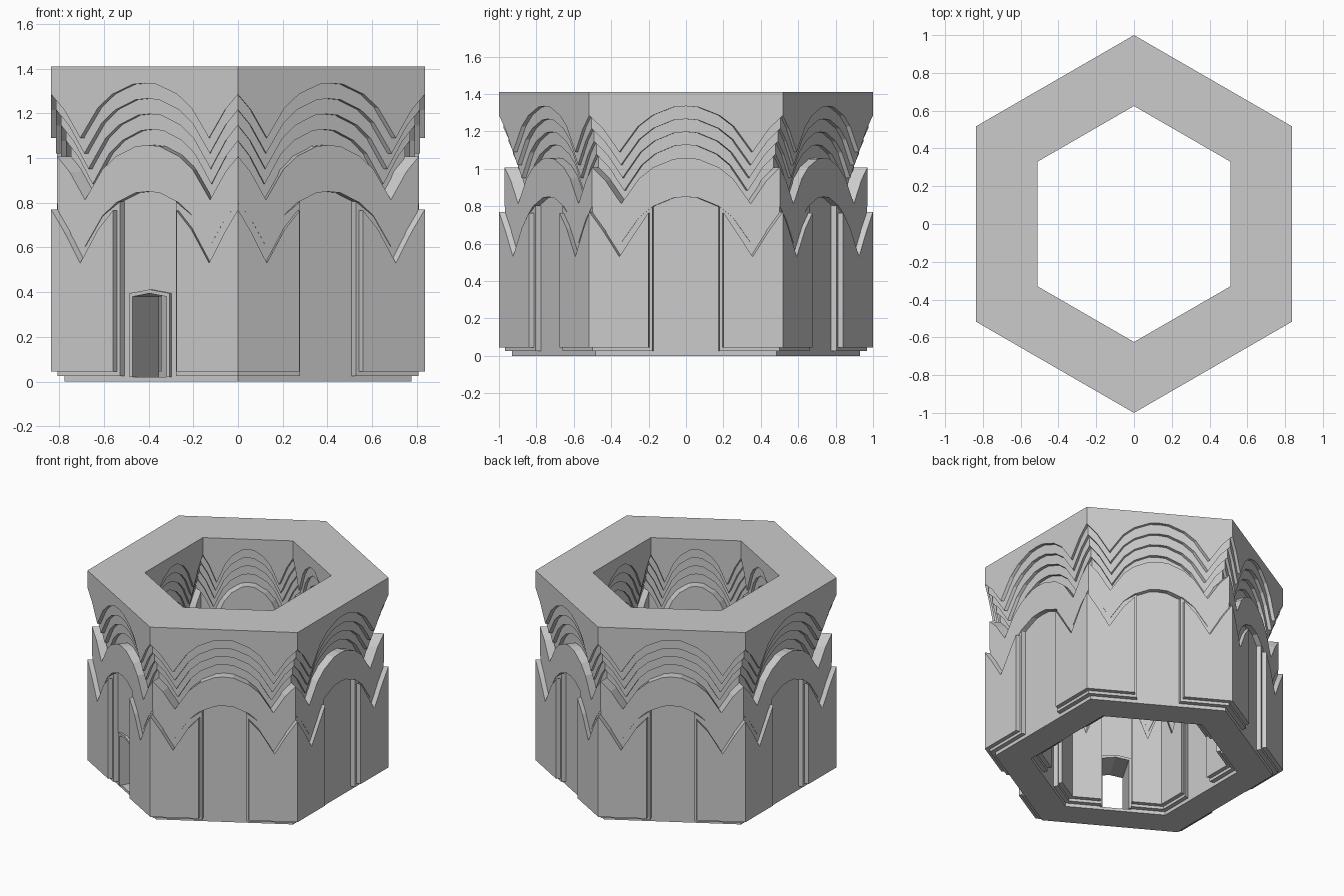
import bpy, bmesh, math
from mathutils import Vector

if "Cube" in bpy.data.objects:
    bpy.data.objects.remove(bpy.data.objects["Cube"])

stone = bpy.data.materials.new("grey_stone")
stone.use_nodes = True
GREY = (0.6, 0.6, 0.6, 1)
stone.diffuse_color = GREY
stone.node_tree.nodes["Principled BSDF"].inputs["Base Color"].default_value = GREY

COS = math.cos(math.radians(30))
MID = 1.407          # outer plus inner apothem of every wall layer
DOOR_SIDE = 2
SIDES = range(6)


def corners(a):
    """Hexagon corners for a wall face at apothem a, slightly narrow in x."""
    x, y, tip = a - 0.03, (0.5 * a + 0.015) / COS, a / COS
    return [Vector(p) for p in
            ((0, tip), (-x, y), (-x, -y), (0, -tip), (x, -y), (x, y))]


def wall_point(a, side, u, z, straight):
    """u runs from -1 to 1 along a side; narrow openings keep their width."""
    c = corners(a)
    p, q = c[side], c[(side + 1) % 6]
    mid, half = (p + q) / 2, (q - p) / 2
    if abs(u) < straight:
        half = half.normalized() * 0.482
    return (*(mid + half * u), z)


def prism(bm, a, side, outline, straight=0):
    """Extrude an outline through the wall, from outer to inner face."""
    outer = [bm.verts.new(wall_point(a, side, u, z, straight)) for u, z in outline]
    inner = [bm.verts.new(wall_point(MID - a, side, u, z, straight)) for u, z in outline]
    bm.faces.new(outer)
    bm.faces.new(inner[::-1])
    n = len(outline)
    for i in range(n):
        j = (i + 1) % n
        if abs(outline[i][0]) == 1 and outline[i][0] == outline[j][0]:
            continue  # joins the next side
        bm.faces.new((outer[i], inner[i], inner[j], outer[j]))


def finish(name, bm):
    bmesh.ops.remove_doubles(bm, verts=bm.verts, dist=0.0002)
    bmesh.ops.recalc_face_normals(bm, faces=bm.faces)
    mesh = bpy.data.meshes.new(name)
    bm.to_mesh(mesh)
    bm.free()
    mesh.materials.append(stone)
    bpy.context.collection.objects.link(bpy.data.objects.new(name, mesh))


def ring(name, a, outlines, sides=SIDES, straight=0):
    """outlines(side) returns the list of outlines for that side."""
    bm = bmesh.new()
    for side in sides:
        for outline in outlines(side):
            prism(bm, a, side, outline, straight)
    finish(name, bm)


def mirrored(points):
    return [(-u, z) for u, z in points]


# Scalloped edge: arch, valley, peak at the corner
HALF = [(0.13, 1.33), (0.35, 1.285), (0.5, 1.225), (0.69, 1.09), (0.86, 1.215), (1, 1.285)]


def scallop(drop):
    pts = mirrored(HALF[::-1]) + [(0, 1.335)] + HALF
    return [(u, z - drop) for u, z in pts]


# Corbelled upper layers
for k in range(5):
    drop = 0.069 * k if k < 4 else 0.45
    top = 1.41 if k == 0 else 1.4
    outline = scallop(drop) + [(1, top), (-1, top)]
    ring(f"upper_layer_{k + 1}", 0.866 - 0.022 * k, lambda side: [outline])

# Scalloped middle band
band = scallop(0.485) + scallop(0.277)[::-1]
ring("middle_band", 0.84, lambda side: [band])

# Core wall with a doorway cut into one side
DOORWAY = [(-0.18, 0), (-0.18, 0.38), (0, 0.395), (0.18, 0.38), (0.18, 0)]


def core(side):
    base = DOORWAY if side == DOOR_SIDE else []
    return [[(-1, 0)] + base + [(1, 0)] + scallop(0.42)[::-1]]


ring("core_wall", 0.806, core, straight=0.2)

# Door frame and threshold
frame = DOORWAY + [(0.215, 0), (0.215, 0.395), (0, 0.412), (-0.215, 0.395), (-0.215, 0)]
frame = [(u, max(z, 0.02)) for u, z in frame]
ring("door_frame", 0.822, lambda side: [frame], [DOOR_SIDE], straight=0.3)
sill = [(-0.18, 0), (0.18, 0), (0.18, 0.02), (-0.18, 0.02)]
ring("door_threshold", 0.806, lambda side: [sill], [DOOR_SIDE], straight=0.3)


# Corner pilasters in two steps
def pilaster(edge, bottom, heights):
    def outlines(side):
        u = edge + (0.05 if side in (1, 4) else 0)
        tops = list(zip((1, 0.86, 0.69, 0.5, u), heights))
        half = [(u, bottom), (1, bottom)] + tops
        return [half, mirrored(half)]
    return outlines


ring("pilaster_inner_step", 0.837, pilaster(0.31, 0.025, (0.8, 0.73, 0.605, 0.74, 0.805)))
ring("pilaster_outer_step", 0.866, pilaster(0.34, 0.045, (0.77, 0.67, 0.53, 0.68, 0.765)))
